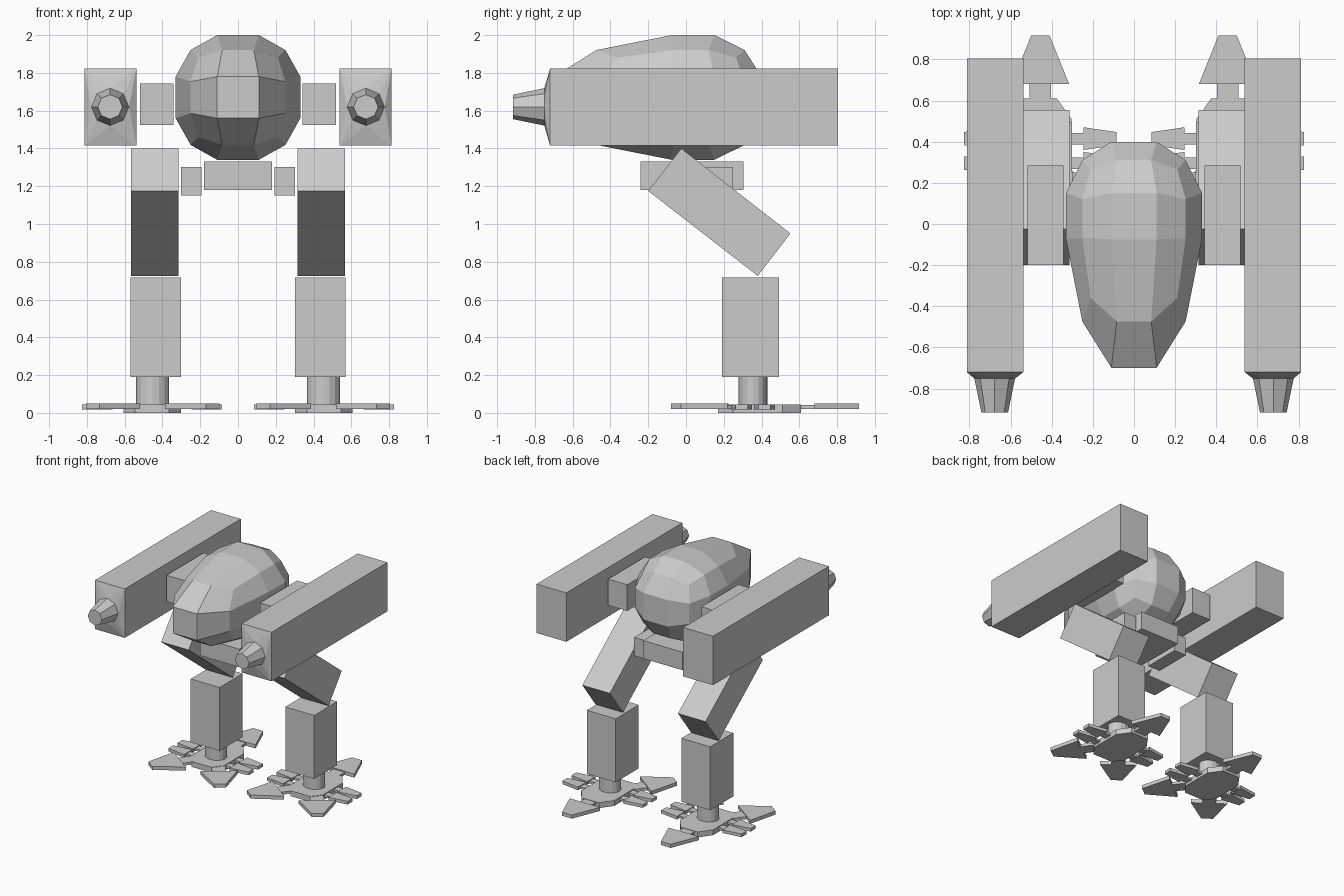
import bpy, bmesh, math
from mathutils import Vector, Matrix

if "Cube" in bpy.data.objects:
    bpy.data.objects.remove(bpy.data.objects["Cube"])

grey = bpy.data.materials.new("hull_grey")
grey.diffuse_color = (0.6, 0.6, 0.6, 1)
grey.use_nodes = True
grey.node_tree.nodes["Principled BSDF"].inputs["Base Color"].default_value = grey.diffuse_color


def finish(name, bm):
    bmesh.ops.recalc_face_normals(bm, faces=bm.faces)
    me = bpy.data.meshes.new(name)
    bm.to_mesh(me)
    bm.free()
    me.materials.append(grey)
    ob = bpy.data.objects.new(name, me)
    bpy.context.collection.objects.link(ob)
    return ob


def hull(name, pts):
    """Convex solid around a few points, with flat areas merged."""
    bm = bmesh.new()
    for p in pts:
        bm.verts.new(p)
    bmesh.ops.convex_hull(bm, input=bm.verts)
    bmesh.ops.dissolve_limit(bm, angle_limit=0.01, verts=bm.verts, edges=bm.edges)
    return finish(name, bm)


def box_points(x, y, z):
    return [(a, b, c) for a in x for b in y for c in z]


def ring(cx, y, cz, r, n=8):
    return [(cx + r * math.sin(i * math.tau / n), y, cz + r * math.cos(i * math.tau / n))
            for i in range(n)]


def plate(name, outline, z0, z1, origin, side, turn=0.0):
    """Flat polygon, turned about the foot centre and mirrored by side."""
    rot = Matrix.Rotation(turn, 3, 'Z')
    pts = []
    for x, y in outline:
        p = rot @ Vector((x, y, 0))
        for z in (z0, z1):
            pts.append((side * (origin[0] + p.x), origin[1] + p.y, z))
    return hull(name, pts)


# Cockpit: cube sphere stretched to a long nose
bm = bmesh.new()
bmesh.ops.create_cube(bm, size=2)
bmesh.ops.subdivide_edges(bm, edges=bm.edges[:], cuts=2, use_grid_fill=True)
for v in bm.verts:
    u = v.co.normalized()
    y = 0.026 + 0.413 * u.y if u.y > -0.25 else -0.07 + 1.04 * (u.y + 0.3)
    if abs(u.y + 0.302) < 0.02:
        y = -0.075
    v.co = (u.x * 0.365, y, 1.67 + u.z * 0.365)
finish("cockpit", bm)

# Pelvis
hull("pelvis", box_points((-0.18, 0.18), (-0.24, 0.305), (1.18, 1.33)))

for s, label in ((-1, "left"), (1, "right")):
    def sx(a, b):
        return (s * a, s * b)

    # Gun pod with bevelled front, and barrel
    hull("gun_pod_" + label,
         box_points(sx(0.538, 0.812), (-0.72, 0.805), (1.415, 1.822))
         + ring(s * 0.677, -0.75, 1.62, 0.1))
    hull("gun_barrel_" + label,
         ring(s * 0.677, -0.745, 1.62, 0.1) + ring(s * 0.677, -0.915, 1.62, 0.065))

    # Shoulder and hip blocks
    hull("shoulder_" + label, box_points(sx(0.342, 0.518), (-0.2, 0.285), (1.525, 1.743)))
    hull("hip_" + label, box_points(sx(0.192, 0.302), (-0.06, 0.25), (1.15, 1.303)))

    # Thigh leaning backward
    side_view = ((-0.025, 1.40), (-0.2, 1.175), (0.38, 0.725), (0.553, 0.95))
    hull("thigh_" + label, [(x, y, z) for x in sx(0.314, 0.567) for y, z in side_view])

    # Shin and ankle
    hull("shin_" + label, box_points(sx(0.302, 0.568), (0.19, 0.493), (0.19, 0.718)))
    ank = [(s * 0.452 + 0.088 * math.cos(i * math.tau / 16),
            0.355 + 0.076 * math.sin(i * math.tau / 16), z)
           for i in range(16) for z in (0.04, 0.195)]
    hull("ankle_" + label, ank)

    # Foot plate
    c = (0.455, 0.38)
    plate("foot_plate_" + label,
          [(-0.08, 0.23), (0.08, 0.23), (0.152, 0.13), (0.152, -0.13),
           (0.09, -0.21), (-0.09, -0.21), (-0.152, -0.13), (-0.152, 0.13)],
          0.0, 0.045, c, s)

    # Three large claws: back, front inner, front outer
    for n, turn in enumerate((0.0, math.radians(180 - 37), math.radians(180 + 36))):
        name = f"{label}_{n}"
        plate("claw_stem_" + name, [(-0.052, 0.19), (0.052, 0.19), (0.052, 0.31), (-0.052, 0.31)],
              0.02, 0.042, c, s, turn)
        plate("claw_" + name, [(-0.14, 0.3), (0.14, 0.3), (0.045, 0.535), (-0.045, 0.535)],
              0.02, 0.05, c, s, turn)

    # Two small toes on each side of the foot
    for d in (-1, 1):
        for dy in (-0.085, 0.035):
            name = f"{label}_{'inner' if d < 0 else 'outer'}_{'front' if dy < 0 else 'back'}"
            plate("toe_stem_" + name,
                  [(d * 0.14, dy - 0.028), (d * 0.14, dy + 0.028),
                   (d * 0.22, dy - 0.028), (d * 0.22, dy + 0.028)], 0.02, 0.038, c, s)
            plate("toe_" + name,
                  [(d * 0.21, dy - 0.055), (d * 0.21, dy + 0.055),
                   (d * 0.37, dy - 0.032), (d * 0.37, dy + 0.032)], 0.018, 0.044, c, s)
